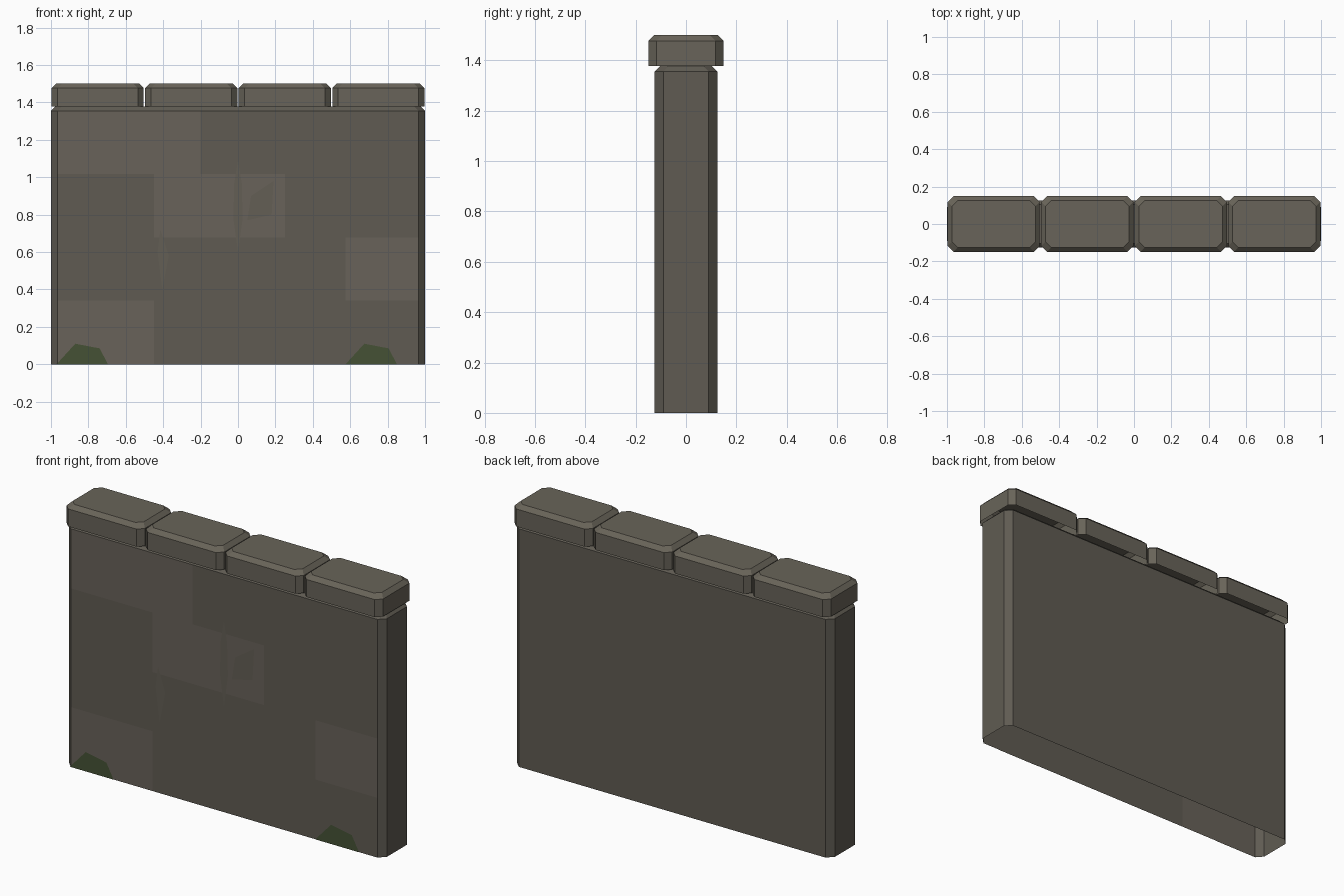
import bpy, bmesh

if "Cube" in bpy.data.objects:
    bpy.data.objects.remove(bpy.data.objects["Cube"])


def material(name, rgb):
    m = bpy.data.materials.new(name)
    m.diffuse_color = (*rgb, 1)
    m.use_nodes = True
    m.node_tree.nodes["Principled BSDF"].inputs["Base Color"].default_value = m.diffuse_color
    return m


STONE = material("stone", (0.115, 0.105, 0.085))
PALE = material("pale_stone", (0.14, 0.122, 0.1))
CAP = material("cap_stone", (0.14, 0.127, 0.1))
CRACK = material("crack", (0.125, 0.113, 0.091))
MOSS = material("moss", (0.06, 0.083, 0.035))


def add_object(name, bm, *mats):
    mesh = bpy.data.meshes.new(name)
    bm.to_mesh(mesh)
    bm.free()
    for m in mats:
        mesh.materials.append(m)
    ob = bpy.data.objects.new(name, mesh)
    bpy.context.collection.objects.link(ob)
    return ob


def octagon(hx, hy, c):
    return [(-hx + c, -hy), (hx - c, -hy), (hx, -hy + c), (hx, hy - c),
            (hx - c, hy), (-hx + c, hy), (-hx, hy - c), (-hx, -hy + c)]


def chamfered_block(hx, hy, z0, z1, c, bevel):
    """Block with chamfered uprights and top rim, open underneath."""
    bm = bmesh.new()
    levels = [(0, z0), (0, z1 - bevel), (bevel, z1)]
    rings = [[bm.verts.new((x, y, z)) for x, y in octagon(hx - i, hy - i, c)]
             for i, z in levels]
    for lo, hi in zip(rings, rings[1:]):
        for i in range(8):
            j = (i + 1) % 8
            bm.faces.new((lo[i], lo[j], hi[j], hi[i]))
    bm.faces.new(rings[-1])
    bm.normal_update()
    return bm


# Wall body, front face split into brick courses
bm = chamfered_block(1, 0.125, 0, 1.377, 0.035, 0.022)
cuts = [((x, 0, 0), (1, 0, 0)) for x in (-0.45, -0.2, 0.25, 0.575)]
cuts += [((0, 0, z), (0, 0, 1)) for z in (0.34, 0.677, 1.016)]
for co, no in cuts:
    front = [f for f in bm.faces if f.normal.y < -0.99]
    geom = front + list({e for f in front for e in f.edges})
    geom += list({v for f in front for v in f.verts})
    bmesh.ops.bisect_plane(bm, geom=geom, plane_co=co, plane_no=no)

# Paler bricks: x range, z range
bricks = [(-1, -0.2, 1.016, 1.36), (-0.45, 0.25, 0.677, 1.016),
          (0.575, 1, 0.34, 0.677), (-1, -0.45, 0, 0.34)]
for f in bm.faces:
    c = f.calc_center_median()
    if f.normal.y < -0.99 and any(a < c.x < b and d < c.z < e for a, b, d, e in bricks):
        f.material_index = 1
add_object("wall_body", bm, STONE, PALE)

# Four coping stones
for i in range(4):
    bm = chamfered_block(0.246, 0.149, 1.377, 1.5, 0.031, 0.023)
    add_object(f"coping_stone_{i + 1}", bm, CAP).location.x = -0.75 + 0.5 * i


def decal(name, points, mat):
    """Thin flat patch just in front of the wall."""
    bm = bmesh.new()
    bm.faces.new([bm.verts.new((x, -0.1265, z)) for x, z in points])
    bm.normal_update()
    if bm.faces[:][0].normal.y > 0:
        bmesh.ops.reverse_faces(bm, faces=bm.faces[:])
    add_object(name, bm, mat)


# Moss tufts at the foot
for side, x in (("left", -0.97), ("right", 0.575)):
    decal("moss_" + side, [(x, 0), (x + 0.1, 0.11), (x + 0.23, 0.085), (x + 0.275, 0)], MOSS)

# Faint cracks and a chip
decal("crack_long", [(0, 0.6), (0.025, 0.78), (0.02, 0.97), (0, 1.09), (-0.02, 0.97), (-0.025, 0.78)], CRACK)
decal("crack_short", [(-0.405, 0.4), (-0.37, 0.58), (-0.415, 0.72), (-0.43, 0.6)], CRACK)
decal("chip", [(0.05, 0.77), (0.18, 0.8), (0.19, 0.98), (0.07, 0.9)], CRACK)
